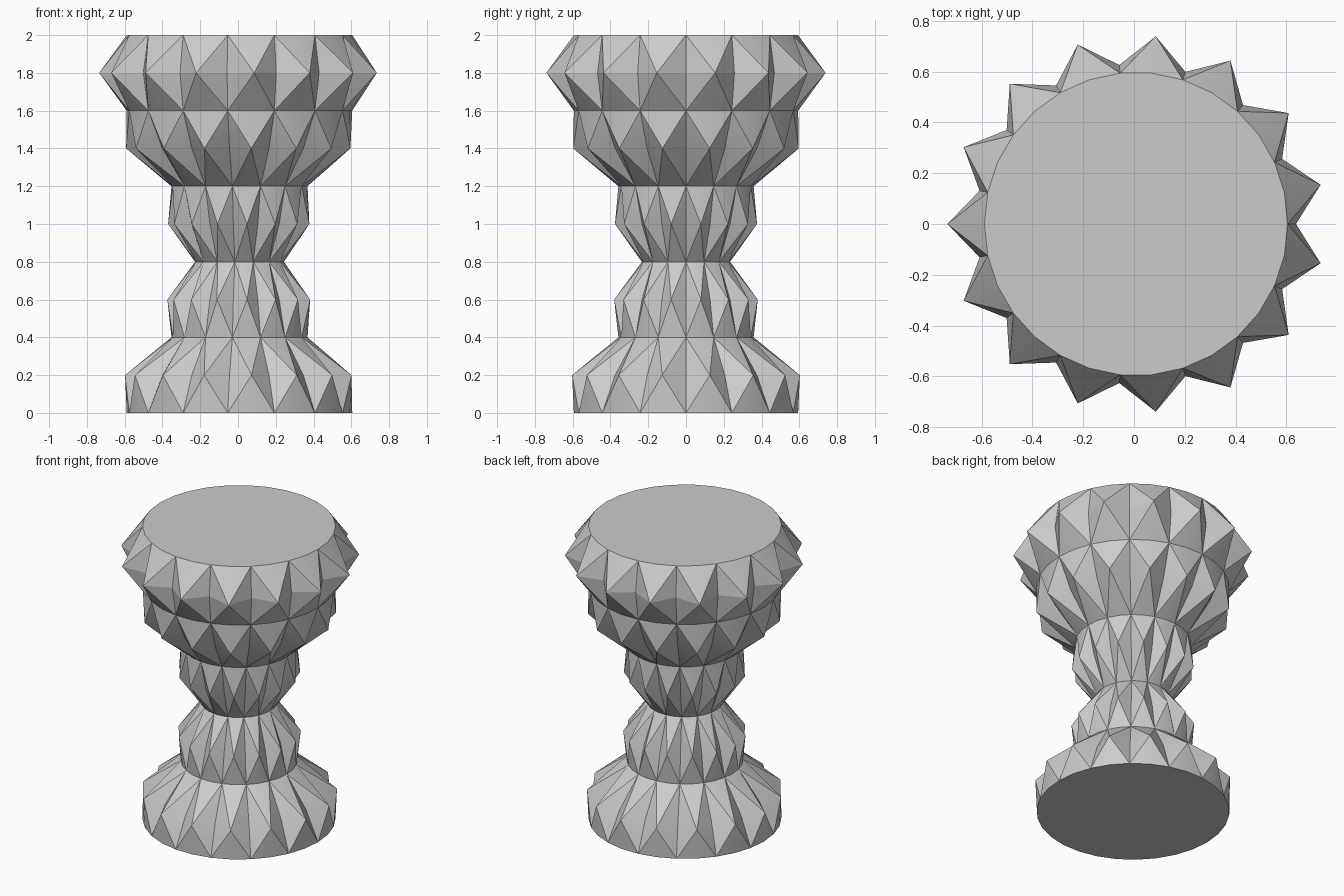
import bpy, bmesh, math

cube = bpy.data.objects.get("Cube")
if cube:
    bpy.data.objects.remove(cube, do_unlink=True)

SIDES = 30                                        # alternating valley / peak columns
RINGS = [0.597, 0.36, 0.235, 0.36, 0.597, 0.597]  # plain rings, bottom to top
PEAKS = [0.606, 0.382, 0.378, 0.60, 0.743]        # spike tips between the rings
STEP = 0.4
CENTRE_X = 0.008

grey = bpy.data.materials.new("grey")
grey.use_nodes = True
grey.diffuse_color = (0.6, 0.6, 0.6, 1)
grey.node_tree.nodes["Principled BSDF"].inputs["Base Color"].default_value = (0.6, 0.6, 0.6, 1)

bm = bmesh.new()


def ring(z, valley, peak):
    verts = []
    for i in range(SIDES):
        a = math.tau * i / SIDES
        r = peak if i % 2 else valley
        verts.append(bm.verts.new((CENTRE_X + r * math.cos(a), r * math.sin(a), z)))
    return verts


def bridge(plain, spiked, flip):
    # each spike tip fans out to the plain ring on both sides
    for i in range(1, SIDES, 2):
        for j in (i - 1, (i + 1) % SIDES):
            for tri in ((spiked[i], plain[i], plain[j]), (spiked[i], plain[j], spiked[j])):
                bm.faces.new(tri)


# faceted bands, each a plain ring, a spiked ring and a plain ring
lower = ring(0, RINGS[0], RINGS[0])
bm.faces.new(lower[::-1])
for k, tip in enumerate(PEAKS):
    mean = (RINGS[k] + RINGS[k + 1]) / 2
    middle = ring(STEP * (k + 0.5), mean * 1.055, tip)
    upper = ring(STEP * (k + 1), RINGS[k + 1], RINGS[k + 1])
    bridge(lower, middle, False)
    bridge(upper, middle, True)
    lower = upper
bm.faces.new(lower)
bmesh.ops.recalc_face_normals(bm, faces=bm.faces)

mesh = bpy.data.meshes.new("faceted_stool")
bm.to_mesh(mesh)
bm.free()
mesh.materials.append(grey)
stool = bpy.data.objects.new("faceted_stool", mesh)
bpy.context.collection.objects.link(stool)

# soften the nearly flat folds, keep the crisp ones
bpy.context.view_layer.objects.active = stool
stool.select_set(True)
bpy.ops.object.shade_smooth_by_angle(angle=math.radians(15))
